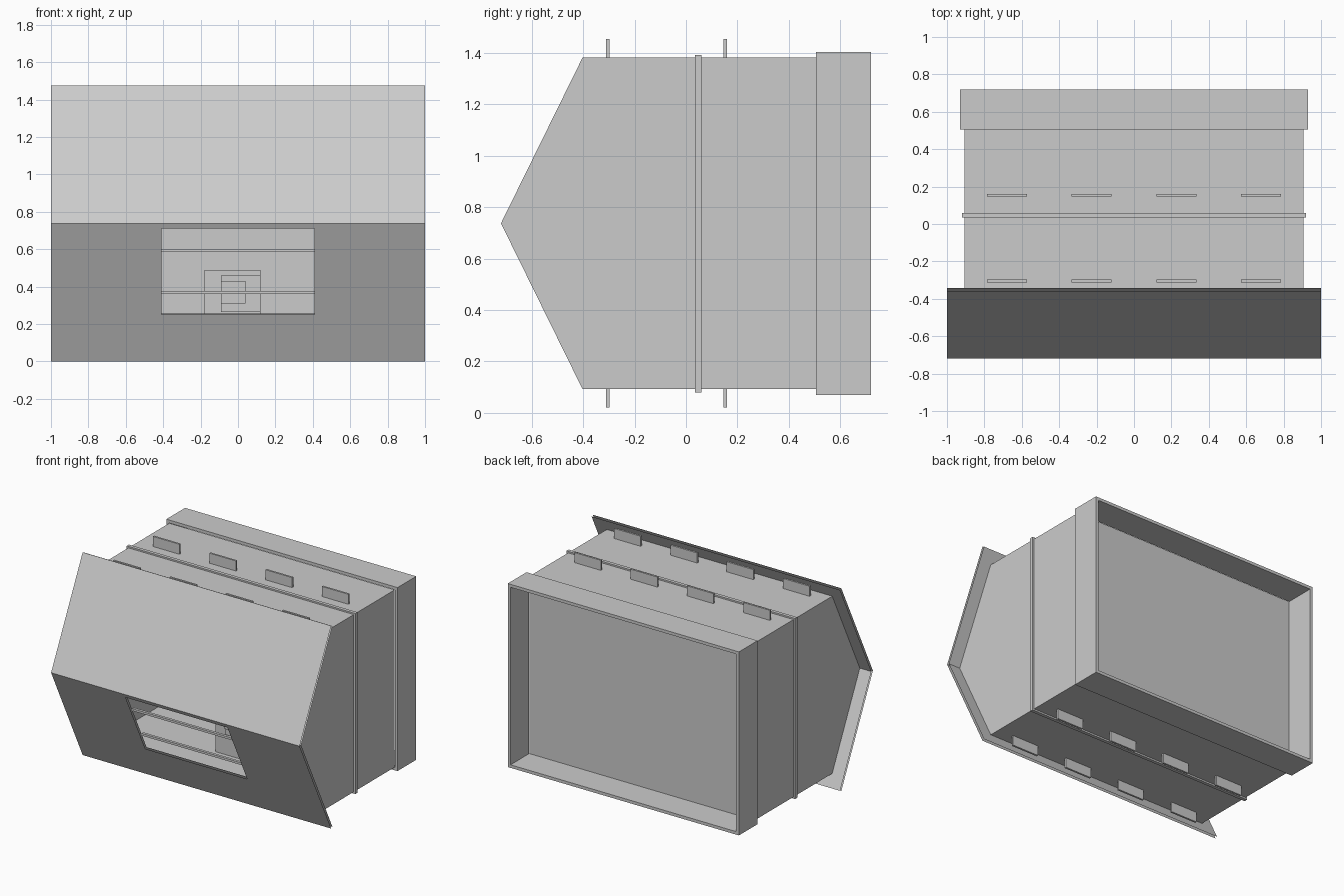
import bpy, bmesh

if "Cube" in bpy.data.objects:
    bpy.data.objects.remove(bpy.data.objects["Cube"])

MID, TIP, SLOPE = 0.7375, -0.72, 0.492    # nose ridge height, tip and lean


def nose_y(z):
    return TIP + SLOPE * abs(z - MID)


def make(name, bm, thick=0):
    me = bpy.data.meshes.new(name)
    bm.to_mesh(me)
    bm.free()
    ob = bpy.data.objects.new(name, me)
    bpy.context.collection.objects.link(ob)
    if thick:
        m = ob.modifiers.new("thickness", 'SOLIDIFY')
        m.thickness, m.offset = thick, -1
        m.use_even_offset, m.use_rim = True, False
    return ob


def box(name, x0, x1, y0, y1, z0, z1):
    bm = bmesh.new()
    bmesh.ops.create_cube(bm, size=1)
    for v in bm.verts:
        v.co = (x0 + (v.co.x + .5) * (x1 - x0),
                y0 + (v.co.y + .5) * (y1 - y0),
                z0 + (v.co.z + .5) * (z1 - z0))
    return make(name, bm)


def frame(name, hx, z0, z1, y0, y1, t):
    # rectangular collar around the y axis
    bm = bmesh.new()
    rings = []
    for inset, y in ((0, y0), (0, y1), (t, y1), (t, y0)):
        a, lo, hi = hx - inset, z0 + inset, z1 - inset
        rings.append([bm.verts.new((x, y, z)) for x, z in
                      ((-a, lo), (a, lo), (a, hi), (-a, hi))])
    for r in range(4):
        p, q = rings[r], rings[(r + 1) % 4]
        for i in range(4):
            j = (i + 1) % 4
            bm.faces.new((p[i], p[j], q[j], q[i]))
    bmesh.ops.recalc_face_normals(bm, faces=bm.faces)
    return make(name, bm)


# hollow body: pentagon profile run along x, open at the nose
bm = bmesh.new()
profile = [(TIP, MID), (nose_y(0.092), 0.092), (0.505, 0.092),
           (0.505, 1.382), (nose_y(1.382), 1.382)]
face = bm.faces.new([bm.verts.new((-0.907, y, z)) for y, z in profile])
ext = bmesh.ops.extrude_face_region(bm, geom=[face], use_keep_orig=True)
for v in ext["geom"]:
    if isinstance(v, bmesh.types.BMVert):
        v.co.x = 0.907
bmesh.ops.recalc_face_normals(bm, faces=bm.faces)
bm.normal_update()
bmesh.ops.delete(bm, geom=[f for f in bm.faces if f.normal.y < -0.3],
                 context='FACES_ONLY')
make("body_shell", bm, 0.016)

# folded front plate with a window in its lower half
bm = bmesh.new()
xs = [-1, -0.41, 0.41, 1]
zs = [0, 0.25, 0.71, MID, 1.475]
grid = [[bm.verts.new((x, nose_y(z), z)) for x in xs] for z in zs]
for r in range(4):
    for c in range(3):
        if (r, c) != (1, 1):
            bm.faces.new((grid[r][c], grid[r][c + 1],
                          grid[r + 1][c + 1], grid[r + 1][c]))
make("front_plate", bm, 0.016)

# window rails
for i, z in enumerate((0.37, 0.592)):
    y = nose_y(z) + 0.018
    box(f"window_rail_{i}", -0.41, 0.41, y, y + 0.02, z - 0.008, z + 0.008)

# collars around the body
frame("middle_band", 0.92, 0.08, 1.393, 0.035, 0.06, 0.013)
frame("rear_rim", 0.93, 0.07, 1.405, 0.505, 0.72, 0.022)

# upright tabs on roof and underside
for side, z0, z1 in (("roof", 1.38, 1.455), ("floor", 0.02, 0.094)):
    for row, y in enumerate((-0.305, 0.153)):
        for i, x in enumerate((-0.68, -0.226, 0.226, 0.68)):
            box(f"{side}_tab_{row}_{i}", x - 0.107, x + 0.107,
                y - 0.007, y + 0.007, z0, z1)

# small cabinet inside the cabin
box("inner_cabinet", -0.18, 0.12, 0.0, 0.2, 0.1, 0.49)
box("cabinet_panel", -0.09, 0.12, -0.02, 0.0, 0.265, 0.46)
box("cabinet_screen", -0.09, 0.04, -0.03, -0.02, 0.31, 0.43)
